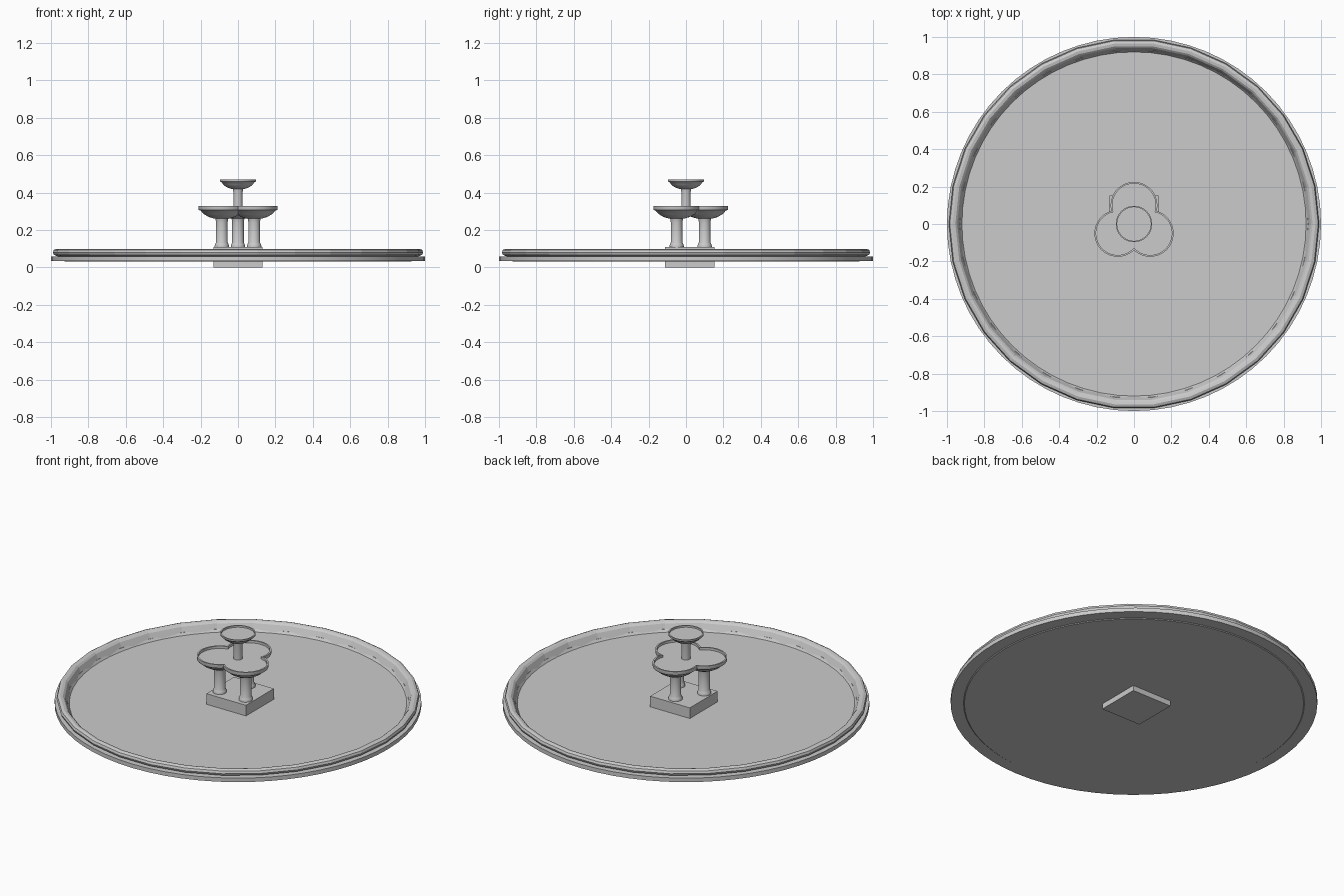
import bpy, bmesh, math

if "Cube" in bpy.data.objects:
    bpy.data.objects.remove(bpy.data.objects["Cube"])


def lathe(name, profile, sides, centre=(0, 0), closed=False, smooth=True):
    """Spin an (r, z) profile about a vertical axis; open ends are capped."""
    bm = bmesh.new()
    rings = []
    for r, z in profile:
        rings.append([bm.verts.new((centre[0] + r * math.cos(2 * math.pi * i / sides),
                                    centre[1] + r * math.sin(2 * math.pi * i / sides), z))
                      for i in range(sides)])
    pairs = list(zip(rings, rings[1:]))
    if closed:
        pairs.append((rings[-1], rings[0]))
    else:
        bm.faces.new(rings[0])
        bm.faces.new(rings[-1])
    for a, b in pairs:
        for i in range(sides):
            j = (i + 1) % sides
            bm.faces.new((a[i], a[j], b[j], b[i]))
    bmesh.ops.recalc_face_normals(bm, faces=bm.faces)
    mesh = bpy.data.meshes.new(name)
    bm.to_mesh(mesh)
    bm.free()
    obj = bpy.data.objects.new(name, mesh)
    bpy.context.collection.objects.link(obj)
    if smooth:
        shade(obj)
    return obj


def select(obj):
    bpy.ops.object.select_all(action='DESELECT')
    obj.select_set(True)
    bpy.context.view_layer.objects.active = obj


def shade(obj):
    select(obj)
    bpy.ops.object.shade_smooth_by_angle(angle=math.radians(35))


def boolean(obj, other, operation):
    select(obj)
    mod = obj.modifiers.new("cut", 'BOOLEAN')
    mod.operation = operation
    mod.solver = 'EXACT'
    mod.object = other
    bpy.ops.object.modifier_apply(modifier=mod.name)
    bpy.data.objects.remove(other)


# Pool: round base slab and faceted rim with sloping inner wall
lathe("pool_base", [(0.925, 0.032), (0.93, 0.036), (1.0, 0.036), (1.0, 0.06),
                    (0.93, 0.06), (0.92, 0.046)], 64)
lathe("pool_rim", [(0.925, 0.044), (0.975, 0.064), (0.985, 0.068), (0.99, 0.08),
                   (0.985, 0.094), (0.97, 0.1), (0.955, 0.097), (0.945, 0.088)],
      30, closed=True, smooth=False)

# Square plinth, set slightly towards the back
bpy.ops.mesh.primitive_cube_add(size=1, location=(0, 0.02, 0.055))
plinth = bpy.context.object
plinth.name = "plinth"
plinth.scale = (0.264, 0.264, 0.11)

# Three columns under a merged three-lobed bowl
lobes = [(0.1 * math.cos(math.radians(a)), 0.1 * math.sin(math.radians(a)))
         for a in (90, 210, 330)]
column = [(0.038, 0.108), (0.038, 0.118), (0.035, 0.126), (0.031, 0.134),
          (0.031, 0.24), (0.033, 0.255), (0.037, 0.268)]
bowl = [(0.04, 0.261), (0.07, 0.27), (0.095, 0.285), (0.113, 0.304),
        (0.123, 0.308), (0.125, 0.312), (0.125, 0.33)]
trefoil = None
for c in lobes:
    lathe("column", column, 32, c)
    part = lathe("trefoil_bowl", bowl, 48, c)
    if trefoil is None:
        trefoil = part
    else:
        boolean(trefoil, part, 'UNION')
for c in lobes:
    cutter = lathe("bowl_cutter", [(0.116, 0.316), (0.116, 0.36)], 48, c)
    boolean(trefoil, cutter, 'DIFFERENCE')
shade(trefoil)

# Upper stem and small top bowl
lathe("upper_stem", [(0.025, 0.31), (0.025, 0.405), (0.029, 0.425)], 32)
lathe("top_bowl", [(0.035, 0.42), (0.06, 0.429), (0.078, 0.442), (0.088, 0.456),
                   (0.096, 0.459), (0.097, 0.47), (0.09, 0.47), (0.09, 0.46)], 48)
